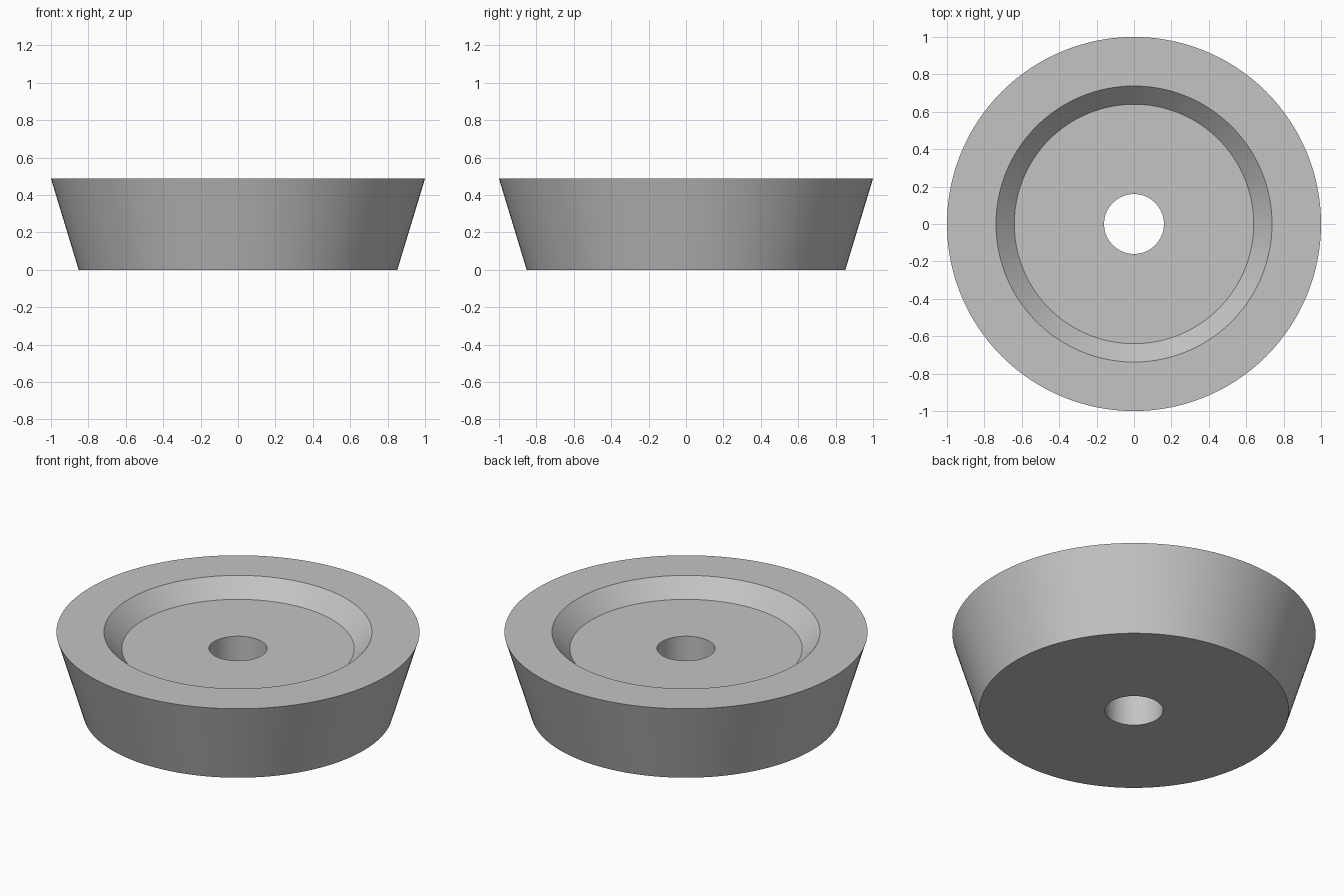
import bpy
import bmesh
from math import radians, tau

SEGMENTS = 128

cube = bpy.data.objects.get("Cube")
if cube:
    bpy.data.objects.remove(cube, do_unlink=True)

# Plain grey material
grey = bpy.data.materials.new("plain grey")
grey.use_nodes = True
colour = (0.55, 0.55, 0.55, 1)
grey.diffuse_color = colour
grey.node_tree.nodes["Principled BSDF"].inputs["Base Color"].default_value = colour


def lathe(name, profile, material):
    """Revolve a closed (radius, height) profile around the z axis."""
    bm = bmesh.new()
    verts = [bm.verts.new((r, 0, z)) for r, z in profile]
    edges = [bm.edges.new((a, b)) for a, b in zip(verts, verts[1:] + verts[:1])]
    bmesh.ops.spin(bm, geom=verts + edges, cent=(0, 0, 0), axis=(0, 0, 1),
                   angle=tau, steps=SEGMENTS, use_merge=True)
    bmesh.ops.remove_doubles(bm, verts=bm.verts, dist=0.0001)
    bmesh.ops.recalc_face_normals(bm, faces=bm.faces)
    mesh = bpy.data.meshes.new(name)
    bm.to_mesh(mesh)
    bm.free()
    mesh.materials.append(material)
    obj = bpy.data.objects.new(name, mesh)
    bpy.context.collection.objects.link(obj)
    return obj


# Tapered foot: bore, flared wall, flat rim, sloped recess and recess floor
foot = lathe("tapered_foot", [
    (0.16, 0), (0.852, 0), (1, 0.488),
    (0.738, 0.488), (0.64, 0.388), (0.16, 0.388),
], grey)

# Smooth round walls with crisp rims
bpy.ops.object.select_all(action="DESELECT")
foot.select_set(True)
bpy.context.view_layer.objects.active = foot
bpy.ops.object.shade_smooth_by_angle(angle=radians(30))
